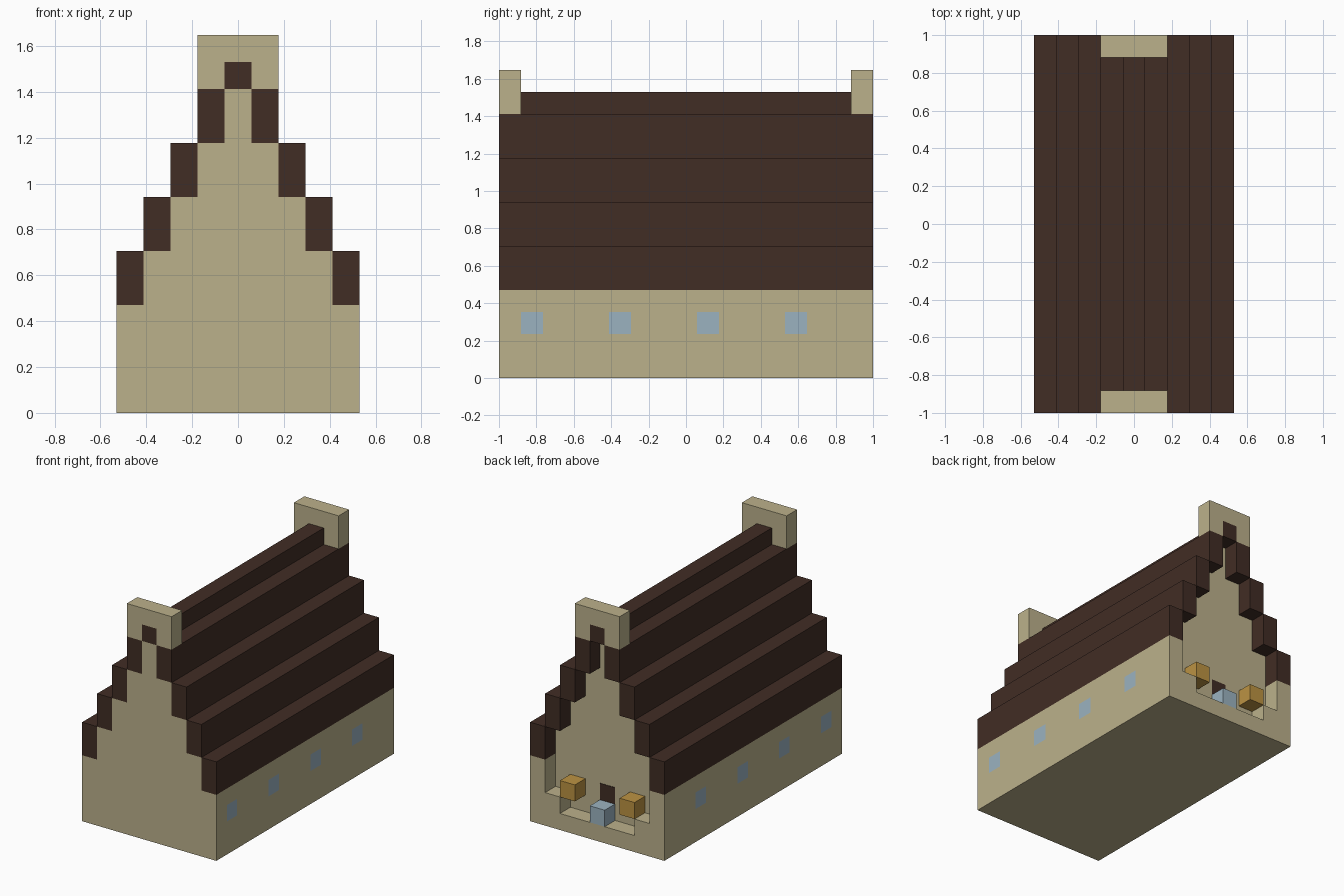
import bpy
import bmesh
from mathutils import Vector

cube = bpy.data.objects.get("Cube")
if cube:
    bpy.data.objects.remove(cube, do_unlink=True)

U = 2 / 17        # one block
END = 8.5         # half the length, in blocks
HALF = 4.5        # half the width, in blocks


def material(name, colour):
    m = bpy.data.materials.new(name)
    m.use_nodes = True
    m.diffuse_color = (*colour, 1)
    m.node_tree.nodes["Principled BSDF"].inputs["Base Color"].default_value = (*colour, 1)
    return m


plaster = material("sand plaster", (0.50, 0.44, 0.26))
timber = material("dark brown roof", (0.053, 0.026, 0.018))
glass = material("pale blue glass", (0.33, 0.45, 0.53))
gold = material("gold", (0.50, 0.29, 0.055))


def extrude(name, profile, y0, y1, *mats):
    """Extrude an x-z profile along y, measured in blocks."""
    bm = bmesh.new()
    face = bm.faces.new([bm.verts.new((x * U, y0 * U, z * U)) for x, z in profile])
    out = bmesh.ops.extrude_face_region(bm, geom=[face])
    moved = [v for v in out["geom"] if isinstance(v, bmesh.types.BMVert)]
    bmesh.ops.translate(bm, verts=moved, vec=(0, (y1 - y0) * U, 0))
    bmesh.ops.recalc_face_normals(bm, faces=bm.faces)
    mesh = bpy.data.meshes.new(name)
    bm.to_mesh(mesh)
    bm.free()
    for m in mats:
        mesh.materials.append(m)
    obj = bpy.data.objects.new(name, mesh)
    bpy.context.collection.objects.link(obj)
    return obj


def box(name, x0, x1, y0, y1, z0, z1, mat):
    return extrude(name, [(x0, z0), (x1, z0), (x1, z1), (x0, z1)], y0, y1, mat)


def mirrored(right):
    """Complete a profile from its +x half, listed bottom to top."""
    return right + [(-x, z) for x, z in reversed(right)]


# House body with stepped gable; the back wall sits one block in
steps = [(HALF, 0)]
for i in range(4):
    steps += [(HALF - i, 4 + 2 * i), (HALF - i - 1, 4 + 2 * i)]
steps.append((0.5, 12))
body = extrude("house_body", mirrored(steps), -END, END - 1, plaster, glass)

# Windows: cut flush faces into both long walls
window_y = [-7, -3, 1, 5]     # window centres
bm = bmesh.new()
bm.from_mesh(body.data)
cuts = [((0, 0, z), (0, 0, 1)) for z in (2, 3)]
cuts += [((0, y + s, 0), (0, 1, 0)) for y in window_y for s in (-0.5, 0.5)]
for point, normal in cuts:
    bmesh.ops.bisect_plane(bm, geom=bm.verts[:] + bm.edges[:] + bm.faces[:],
                           plane_co=Vector(point) * U, plane_no=normal)
for f in bm.faces:
    c = f.calc_center_median() / U
    if abs(f.normal.x) > 0.9 and 2 < c.z < 3 and any(abs(c.y - y) < 0.4 for y in window_y):
        f.material_index = 1
bm.to_mesh(body.data)
bm.free()

# Low stepped wall round the open back porch
extrude("porch_wall", mirrored([(HALF, 0), (HALF, 4), (3.5, 4), (3.5, 2), (2.5, 2), (2.5, 1)]),
        END - 1, END, plaster)

# Roof beams, stepping up to the ridge
for i in range(4):
    for side, s in (("left", 1), ("right", -1)):
        x0, x1 = sorted((s * (HALF - i), s * (HALF - i - 1)))
        box(f"roof_step_{i + 1}_{side}", x0, x1, -END, END, 4 + 2 * i, 6 + 2 * i, timber)
box("roof_ridge", -0.5, 0.5, -END, END, 12, 13, timber)

# Gable caps straddling the ridge at each end
cap = mirrored([(0.5, 13), (0.5, 12), (1.5, 12), (1.5, 14)])
extrude("front_gable_cap", cap, -END, 1 - END, plaster)
extrude("back_gable_cap", cap, END - 1, END, plaster)

# Porch details
for side, s in (("left", 1), ("right", -1)):
    box(f"porch_lamp_{side}", s * 2 - 0.5, s * 2 + 0.5, END - 1, END, 2, 3, gold)
box("porch_glass_block", -0.5, 0.5, END - 1, END, 1, 2, glass)
box("porch_door_panel", -0.5, 0.5, END - 1, END - 0.97, 2, 3, timber)
